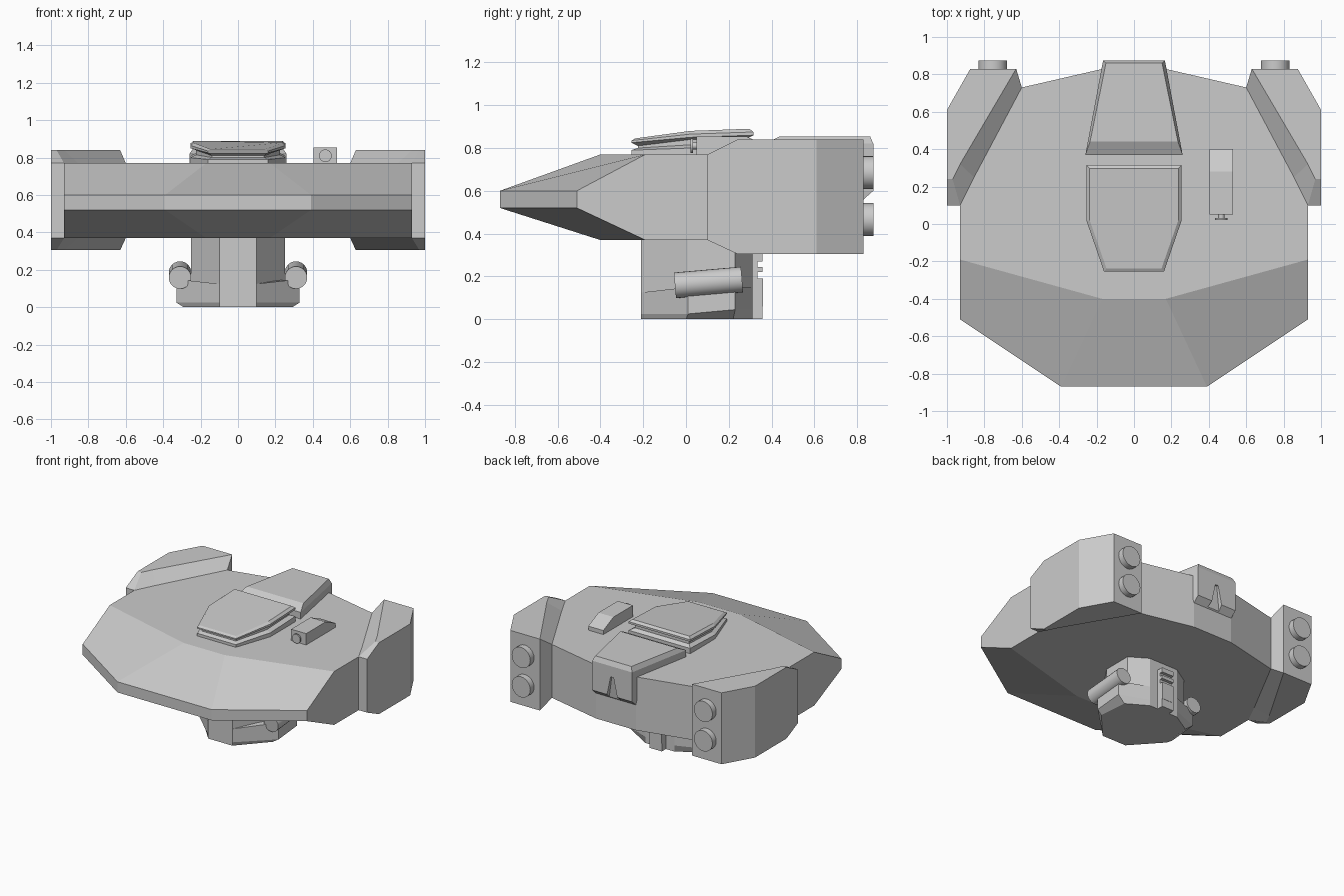
import bpy, bmesh, math

cube = bpy.data.objects.get("Cube")
if cube:
    bpy.data.objects.remove(cube, do_unlink=True)

GREY = (0.6, 0.6, 0.6, 1)
mat = bpy.data.materials.new("hull_grey")
mat.use_nodes = True
mat.diffuse_color = GREY
mat.node_tree.nodes["Principled BSDF"].inputs["Base Color"].default_value = GREY


def finish(name, bm):
    bmesh.ops.remove_doubles(bm, verts=bm.verts, dist=0.0005)
    bmesh.ops.recalc_face_normals(bm, faces=bm.faces)
    me = bpy.data.meshes.new(name)
    bm.to_mesh(me)
    bm.free()
    me.materials.append(mat)
    ob = bpy.data.objects.new(name, me)
    bpy.context.collection.objects.link(ob)
    return ob


def loft(name, rings):
    """Skin a stack of equal-sized 3D rings and cap both ends."""
    bm = bmesh.new()
    loops = [[bm.verts.new(p) for p in ring] for ring in rings]
    n = len(loops[0])
    for a, b in zip(loops, loops[1:]):
        for i in range(n):
            j = (i + 1) % n
            bm.faces.new((a[i], a[j], b[j], b[i]))
    bm.faces.new(loops[0])
    bm.faces.new(loops[-1])
    return finish(name, bm)


def sym(half):
    """Close a half outline by mirroring it across x = 0."""
    return half + [(-p[0],) + tuple(p[1:]) for p in reversed(half)]


def flat(outline, z):
    return [(x, y, z) for x, y in outline]


def box(name, x0, x1, y0, y1, z0, z1):
    ring = [(x0, y0), (x1, y0), (x1, y1), (x0, y1)]
    return loft(name, [flat(ring, z0), flat(ring, z1)])


def tube(name, centre, radius, length, tilt=0.0, sides=24):
    """Cylinder along y, tilted up toward the back."""
    bpy.ops.mesh.primitive_cylinder_add(vertices=sides, radius=radius, depth=length,
                                        location=centre, rotation=(math.pi / 2 + tilt, 0, 0))
    ob = bpy.context.object
    ob.name = name
    ob.data.materials.append(mat)
    bpy.ops.object.shade_smooth_by_angle(angle=math.radians(35))
    return ob


# Main hull: wedge-nosed saucer
rear = [(0.93, 0.5), (0.6, 0.73), (0.165, 0.83)]
deck = sym([(0.17, -0.40), (0.93, -0.19)] + rear)
rim = sym([(0.39, -0.87), (0.93, -0.51)] + rear)
loft("hull", [flat(deck, 0.37), flat(rim, 0.52), flat(rim, 0.60), flat(deck, 0.77)])

# Engine blocks with chamfered inner edges, and their thrusters
outer = [(1, 0.1), (1, 0.61), (0.875, 0.83), (0.63, 0.83), (0.6, 0.73), (0.855, 0.25), (0.93, 0.1)]
inner = [(1, 0.24), (1, 0.61), (0.875, 0.83), (0.63, 0.83), (0.63, 0.83), (0.93, 0.32), (0.97, 0.24)]
for side, s in (("left", 1), ("right", -1)):
    o = [(s * x, y) for x, y in outer]
    i = [(s * x, y) for x, y in inner]
    loft(side + "_engine_block", [flat(i, 0.305), flat(o, 0.37), flat(o, 0.77), flat(i, 0.84)])
    for level, z in (("upper", 0.685), ("lower", 0.465)):
        tube(f"{side}_{level}_thruster", (s * 0.755, 0.84, z), 0.077, 0.07)

# Tail housing with a tapered notch in its back face
base = sym([(0.26, 0.37), (0.165, 0.83)])
wall = sym([(0.26, 0.37), (0.165, 0.875)])
roof = sym([(0.235, 0.44), (0.15, 0.86)])
tail = loft("tail_housing", [flat(base, 0.56), flat(wall, 0.60), flat(wall, 0.82), flat(roof, 0.855)])
cutter = loft("notch_cutter", [flat(sym([(0.055, 0.835), (0.055, 0.92)]), 0.54),
                               flat(sym([(0.012, 0.86), (0.012, 0.92)]), 0.74)])
cutter.hide_render = True
mod = tail.modifiers.new("notch", "BOOLEAN")
mod.operation = "DIFFERENCE"
mod.solver = "EXACT"
mod.object = cutter
bpy.context.view_layer.objects.active = tail
bpy.ops.object.modifier_apply(modifier=mod.name)
bpy.data.objects.remove(cutter, do_unlink=True)


# Canopy: stacked sloping slabs with a groove between them
def canopy_ring(inset, front, mid, back):
    return sym([(0.16 - inset * 0.7, -0.255 + inset, front),
                (0.255 - inset, 0.02, mid),
                (0.255 - inset, 0.315 - inset, back)])


loft("canopy", [canopy_ring(0.0, 0.76, 0.76, 0.76),
                canopy_ring(0.0, 0.79, 0.80, 0.81),
                canopy_ring(0.03, 0.80, 0.815, 0.825),
                canopy_ring(0.03, 0.81, 0.84, 0.845),
                canopy_ring(0.0, 0.825, 0.85, 0.86),
                canopy_ring(0.0, 0.835, 0.865, 0.875),
                canopy_ring(0.018, 0.845, 0.88, 0.89)])

# Deck gun
gun_profile = [(0.05, 0.76), (0.05, 0.855), (0.28, 0.855), (0.40, 0.80), (0.40, 0.76)]
loft("deck_gun", [[(x, y, z) for y, z in gun_profile] for x in (0.405, 0.53)])
tube("gun_barrel", (0.467, 0.045, 0.81), 0.017, 0.04, sides=12)
tube("gun_muzzle", (0.467, 0.027, 0.81), 0.034, 0.012, sides=16)

# Belly turret: wide lower body and narrower neck
body = sym([(0.1, -0.21), (0.33, 0.01), (0.33, 0.23), (0.12, 0.31)])
floor = sym([(0.1, -0.21), (0.29, 0.0), (0.27, 0.22), (0.12, 0.31)])
neck = sym([(0.1, -0.21), (0.25, 0.01), (0.25, 0.23), (0.12, 0.31)])
bevel = [(x, y, 0.045 if y > 0.1 else 0.025) for x, y in body]
top = [(x, y, 0.125 if y < -0.1 else 0.15) for x, y in body]
loft("turret_body", [flat(floor, 0.0), bevel, top])
loft("turret_neck", [flat(neck, 0.1), flat(neck, 0.38)])

# Turret side pods
for side, s in (("left", 1), ("right", -1)):
    tube(side + "_turret_pod", (s * 0.31, 0.105, 0.172), 0.06, 0.315, tilt=math.radians(5))

# Stepped spine on the back of the turret
steps = [(0.0, 0.06, 0.358), (0.06, 0.19, 0.36), (0.19, 0.22, 0.335),
         (0.22, 0.245, 0.358), (0.245, 0.27, 0.335), (0.27, 0.305, 0.358)]
for n, (z0, z1, y1) in enumerate(steps):
    box(f"turret_spine_{n + 1}", -0.05, 0.05, 0.28, y1, z0, z1)
